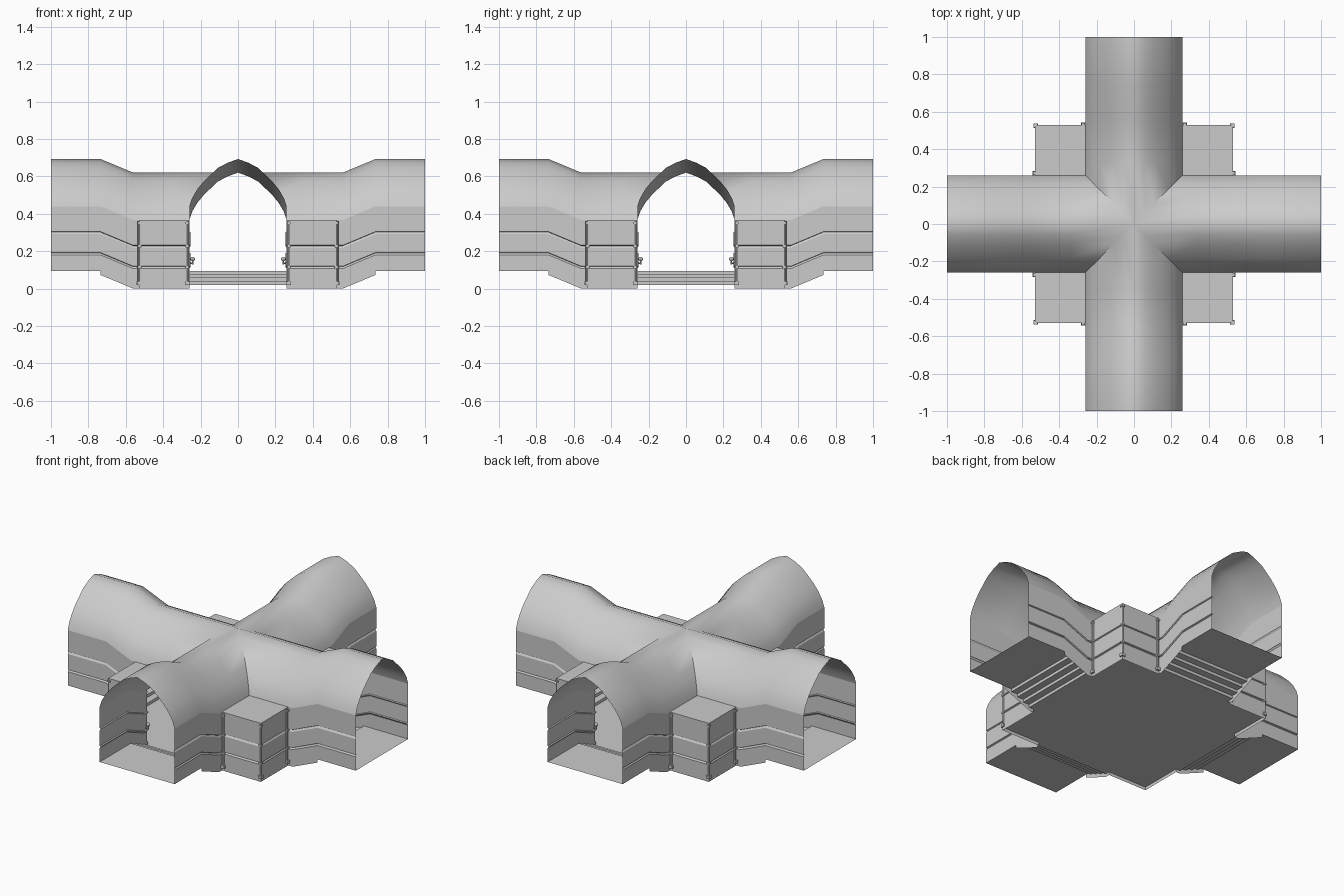
import bpy, bmesh, math
from mathutils import Matrix, Vector

if "Cube" in bpy.data.objects:
    bpy.data.objects.remove(bpy.data.objects["Cube"])

W, R, L = 0.26, 0.53, 1.0          # tunnel half width, alcove reach, arm length
D0, D1, RISE = 0.56, 0.735, 0.073  # ramp start, ramp end, ramp height
SPRING, FLOOR = 0.367, 0.02


def lift(d):
    return RISE * min(1, max(0, (d - D0) / (D1 - D0)))


def grid(bm, rows):
    """Skin a list of equally long point rows with quads."""
    vs = [[bm.verts.new(p) for p in r] for r in rows]
    for a, b in zip(vs, vs[1:]):
        for i in range(len(a) - 1):
            bm.faces.new((a[i], a[i + 1], b[i + 1], b[i]))


def box(bm, c, s):
    m = Matrix.Translation(c) @ Matrix.Diagonal((*s, 1))
    bmesh.ops.create_cube(bm, size=1, matrix=m)


def tube(bm, a, b, r, n=8):
    a, b = Vector(a), Vector(b)
    m = Matrix.Translation((a + b) / 2) @ (b - a).to_track_quat('Z', 'Y').to_matrix().to_4x4()
    bmesh.ops.create_cone(bm, cap_ends=True, segments=n, radius1=r, radius2=r,
                          depth=(b - a).length, matrix=m)


def four_way(name, build, smooth=None):
    """Build a part once and repeat it in four quarter turns."""
    bm = bmesh.new()
    build(bm)
    src = bm.verts[:] + bm.edges[:] + bm.faces[:]
    for k in (1, 2, 3):
        new = bmesh.ops.duplicate(bm, geom=src)['geom']
        bmesh.ops.rotate(bm, verts=[v for v in new if isinstance(v, bmesh.types.BMVert)],
                         matrix=Matrix.Rotation(k * math.pi / 2, 3, 'Z'))
    bmesh.ops.remove_doubles(bm, verts=bm.verts, dist=0.0004)
    bmesh.ops.recalc_face_normals(bm, faces=bm.faces)
    me = bpy.data.meshes.new(name)
    bm.to_mesh(me)
    bm.free()
    ob = bpy.data.objects.new(name, me)
    bpy.context.collection.objects.link(ob)
    if smooth:
        bpy.ops.object.select_all(action='DESELECT')
        ob.select_set(True)
        bpy.context.view_layer.objects.active = ob
        bpy.ops.object.shade_smooth_by_angle(angle=math.radians(smooth))
    return ob


# Pointed vault: every profile line starts on the diagonal groin
ARCH = [(W, SPRING), (0.245, 0.412), (0.217, 0.459), (0.182, 0.502),
        (0.107, 0.573), (0.055, 0.6), (0, 0.62)]


def vault(bm):
    half = [(-w, z) for w, z in ARCH]
    prof = half + [(-w, z) for w, z in half[-2::-1]]
    grid(bm, [[(d, y, z + lift(d)) for d in (abs(y), 0.34, D0, D1, L)] for y, z in prof])


# Grooved walls swept round the alcove, one quadrant at a time
WALL = [(0, 0), (0, 0.107), (0.007, 0.117), (0, 0.12), (0, 0.218), (0.007, 0.229),
        (0, 0.232), (0, SPRING)]


def walls(bm):
    arm = [(L, FLOOR), (D1 + 0.001, FLOOR), (D1, 0), (D0, 0)]
    path = [(W, d, 1, 0, b) for d, b in arm]
    path += [(W, R, 1, 1, 0), (R, R, 1, 1, 0), (R, W, 1, 1, 0)]
    path += [(d, W, 0, 1, b) for d, b in reversed(arm)]
    rows = []
    for x, y, ix, iy, b in path:
        h = lift(max(x, y))
        rows.append([(x - i * ix, y - i * iy, max(z, b) + h) for i, z in WALL])
    grid(bm, rows)


def alcove_roofs(bm):
    grid(bm, [[(x, y, SPRING) for y in (W, R)] for x in (W, R)])


# Floor: square room, steps up and raised passage
def floors(bm):
    grid(bm, [[(0, 0, FLOOR), (0, R, FLOOR)], [(R, 0, FLOOR), (R, R, FLOOR)]])
    prof = [(R, FLOOR)]
    n = 4
    for i in range(n):
        d = D0 + i * (D1 - D0) / n
        prof += [(d, FLOOR + RISE * i / n), (d, FLOOR + RISE * (i + 1) / n)]
    prof.append((L, FLOOR + RISE))
    grid(bm, [[(d, y, z) for d, z in prof] for y in (-W, W)])


# Slim corner posts with plinths and collars
def posts(bm):
    for x, y in ((R - 0.004, R - 0.004), (W + 0.012, R + 0.001), (R + 0.001, W + 0.012)):
        tube(bm, (x, y, FLOOR), (x, y, SPRING - 0.005), 0.007)
        box(bm, (x, y, 0.029), (0.024, 0.024, 0.018))
        for z in (0.115, 0.228, 0.35):
            box(bm, (x, y, z), (0.02, 0.02, 0.01))


# Small wall lanterns beside the passages
def lanterns(bm):
    for swap in (False, True):
        def p(x, y, z):
            return (y, x, z) if swap else (x, y, z)
        y = R + 0.015
        tube(bm, p(W, y, 0.135), p(W - 0.018, y, 0.135), 0.004, 6)
        tube(bm, p(W - 0.018, y, 0.13), p(W - 0.018, y, 0.15), 0.005, 6)
        bmesh.ops.create_uvsphere(bm, u_segments=8, v_segments=6, radius=0.012,
                                  matrix=Matrix.Translation(p(W - 0.018, y, 0.158)))


four_way("vault", vault, 40)
four_way("walls", walls)
four_way("alcove_roofs", alcove_roofs)
four_way("floor_and_steps", floors)
four_way("corner_posts", posts, 40)
four_way("wall_lanterns", lanterns, 40)
